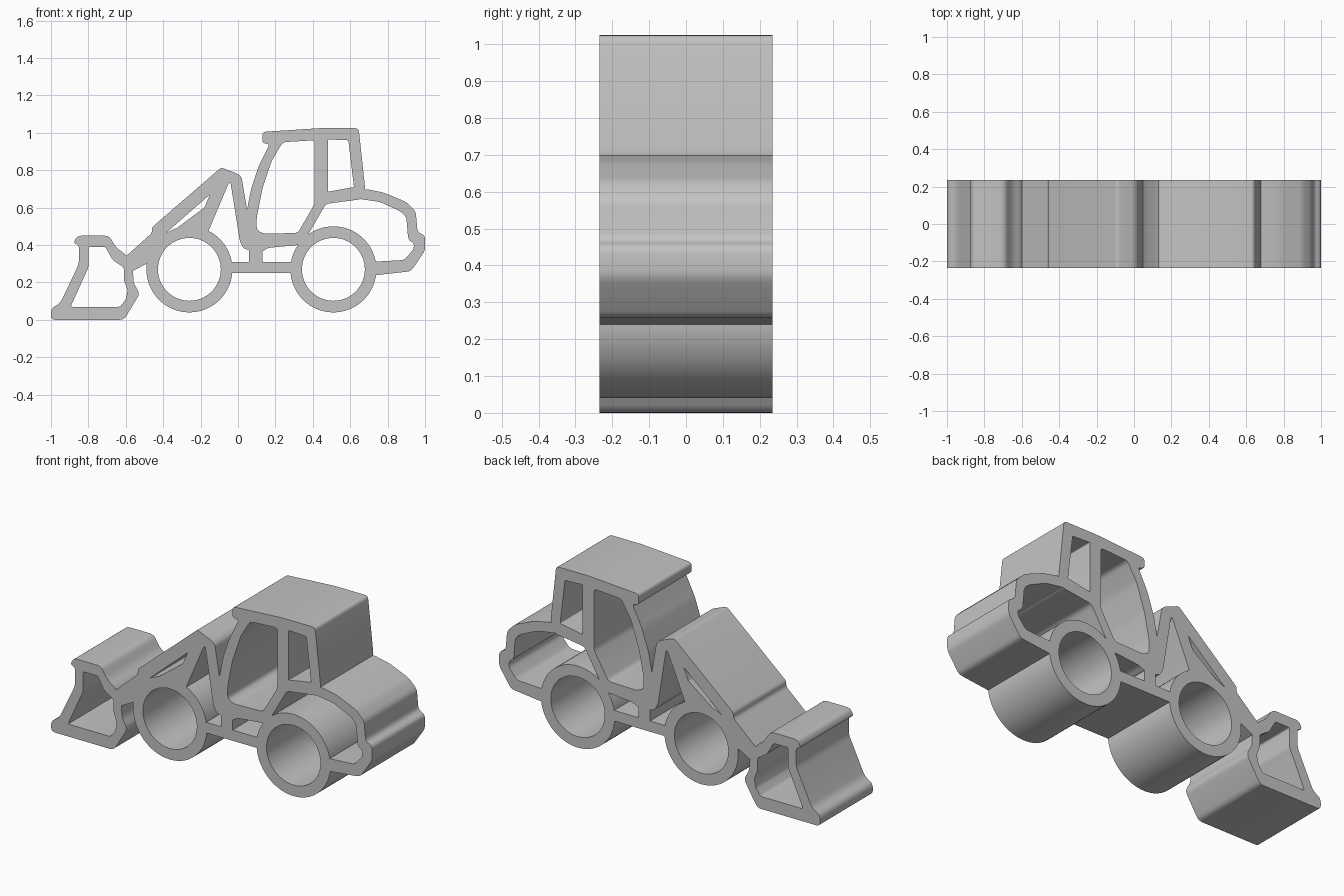
import bpy
import bmesh
import math
from mathutils import Vector

if "Cube" in bpy.data.objects:
    bpy.data.objects.remove(bpy.data.objects["Cube"], do_unlink=True)

HALF_DEPTH = .235

grey = bpy.data.materials.new("plain_grey")
grey.use_nodes = True
grey.diffuse_color = (.55, .55, .55, 1)
grey.node_tree.nodes["Principled BSDF"].inputs["Base Color"].default_value = (.55, .55, .55, 1)


def rounded(points, radius, steps=4):
    """Replace every corner of a closed outline by a short curve."""
    if radius == 0:
        return [Vector(p) for p in points]
    result = []
    for i, p in enumerate(points):
        corner = Vector(p)
        before = Vector(points[i - 1]) - corner
        after = Vector(points[(i + 1) % len(points)]) - corner
        a = corner + before.normalized() * min(radius, before.length * .4)
        b = corner + after.normalized() * min(radius, after.length * .4)
        for k in range(steps + 1):
            t = k / steps
            result.append(a * (1 - t) ** 2 + corner * 2 * t * (1 - t) + b * t * t)
    return result


def circle(x, z, radius, sides=72):
    return [Vector((x + radius * math.cos(math.tau * i / sides),
                    z + radius * math.sin(math.tau * i / sides))) for i in range(sides)]


def plate(name, loops):
    """Extrude a filled side profile, with later loops as holes, across the depth."""
    curve = bpy.data.curves.new(name + "_profile", "CURVE")
    curve.dimensions = "2D"
    curve.fill_mode = "BOTH"
    curve.extrude = HALF_DEPTH
    for loop in loops:
        spline = curve.splines.new("POLY")
        spline.points.add(len(loop) - 1)
        for point, p in zip(spline.points, loop):
            point.co = (p.x, p.y, 0, 1)
        spline.use_cyclic_u = True
    helper = bpy.data.objects.new(name + "_profile", curve)
    bpy.context.collection.objects.link(helper)
    graph = bpy.context.evaluated_depsgraph_get()
    mesh = bpy.data.meshes.new_from_object(helper.evaluated_get(graph))
    bpy.data.objects.remove(helper, do_unlink=True)

    # Weld the caps to the walls and stand the profile upright
    bm = bmesh.new()
    bm.from_mesh(mesh)
    bmesh.ops.remove_doubles(bm, verts=bm.verts, dist=.0001)
    for v in bm.verts:
        v.co = (v.co.x, -v.co.z, v.co.y)
    bmesh.ops.recalc_face_normals(bm, faces=bm.faces)
    bm.to_mesh(mesh)
    bm.free()
    mesh.materials.clear()
    mesh.materials.append(grey)
    obj = bpy.data.objects.new(name, mesh)
    bpy.context.collection.objects.link(obj)
    bpy.ops.object.select_all(action="DESELECT")
    obj.select_set(True)
    bpy.context.view_layer.objects.active = obj
    bpy.ops.object.shade_smooth_by_angle(angle=math.radians(32))
    return obj


# Wheels: wide open tubes
for name, x in (("front_wheel", -.26), ("rear_wheel", .51)):
    plate(name, [circle(x, .27, .23), circle(x, .27, .168)])

# Bucket: closed loop with a hollow middle
bucket = [(-1, 0), (-1, .06), (-.95, .09), (-.85, .30), (-.85, .40), (-.88, .41),
          (-.86, .45), (-.69, .45), (-.65, .385), (-.60, .35), (-.56, .26),
          (-.56, .20), (-.525, .14), (-.61, 0)]
bucket_hollow = [(-.80, .39), (-.71, .39), (-.67, .32), (-.61, .28), (-.61, .21),
                 (-.59, .16), (-.60, .11), (-.63, .07), (-.895, .07), (-.80, .28)]
plate("bucket", [rounded(bucket, .025), rounded(bucket_hollow, .01)])

# Loader arm: sloping boom, strut and mast with a slim opening
arm = [(-.61, .33), (-.46, .465), (-.46, .495), (-.09, .815), (0, .78), (.02, .76),
       (.05, .58), (.08, .40), (.08, .37), (.03, .38), (.01, .42), (-.04, .735),
       (-.05, .73), (-.16, .47), (-.15, .44), (-.26, .46), (-.40, .40), (-.45, .31),
       (-.47, .31), (-.585, .25)]
arm_opening = [(-.385, .465), (-.15, .67), (-.18, .60), (-.355, .47)]
plate("loader_arm", [rounded(arm, .015), rounded(arm_opening, .004)])

# Cab: frame with a door opening and a rear window
cab = [(.17, .94), (.13, .945), (.13, 1.005), (.44, 1.025), (.645, 1.025), (.68, .70),
       (.66, .645), (.47, .62), (.36, .43), (.36, .40), (.32, .40), (.16, .385),
       (.13, .365), (.06, .365), (.04, .40), (.045, .57), (.07, .70), (.11, .82)]
door = [(.24, .95), (.41, .96), (.41, .62), (.32, .465), (.14, .46), (.10, .48),
        (.10, .55), (.13, .70), (.18, .85)]
window = [(.48, .965), (.59, .96), (.62, .71), (.48, .685)]
plate("cab", [rounded(cab, .02), rounded(door, .02), rounded(window, .005)])

# Engine hood: curved shell wrapping round to the rear wheel
hood = [(.62, .65), (.62, .69), (.68, .70), (.78, .68), (.90, .63), (.95, .58),
        (.96, .47), (1, .45), (1, .37), (.925, .26), (.70, .235), (.71, .31),
        (.89, .32), (.94, .38), (.94, .41), (.91, .43), (.90, .55), (.87, .58),
        (.76, .63), (.66, .645)]
plate("engine_hood", [rounded(hood, .02)])

# Chassis: rail between the wheels and the post that carries the cab
rail = [(-.05, .25), (.30, .25), (.30, .31), (-.05, .31)]
plate("chassis_rail", [rounded(rail, 0)])
post = [(.06, .31), (.13, .31), (.13, .37), (.06, .37)]
plate("cab_post", [rounded(post, 0)])
